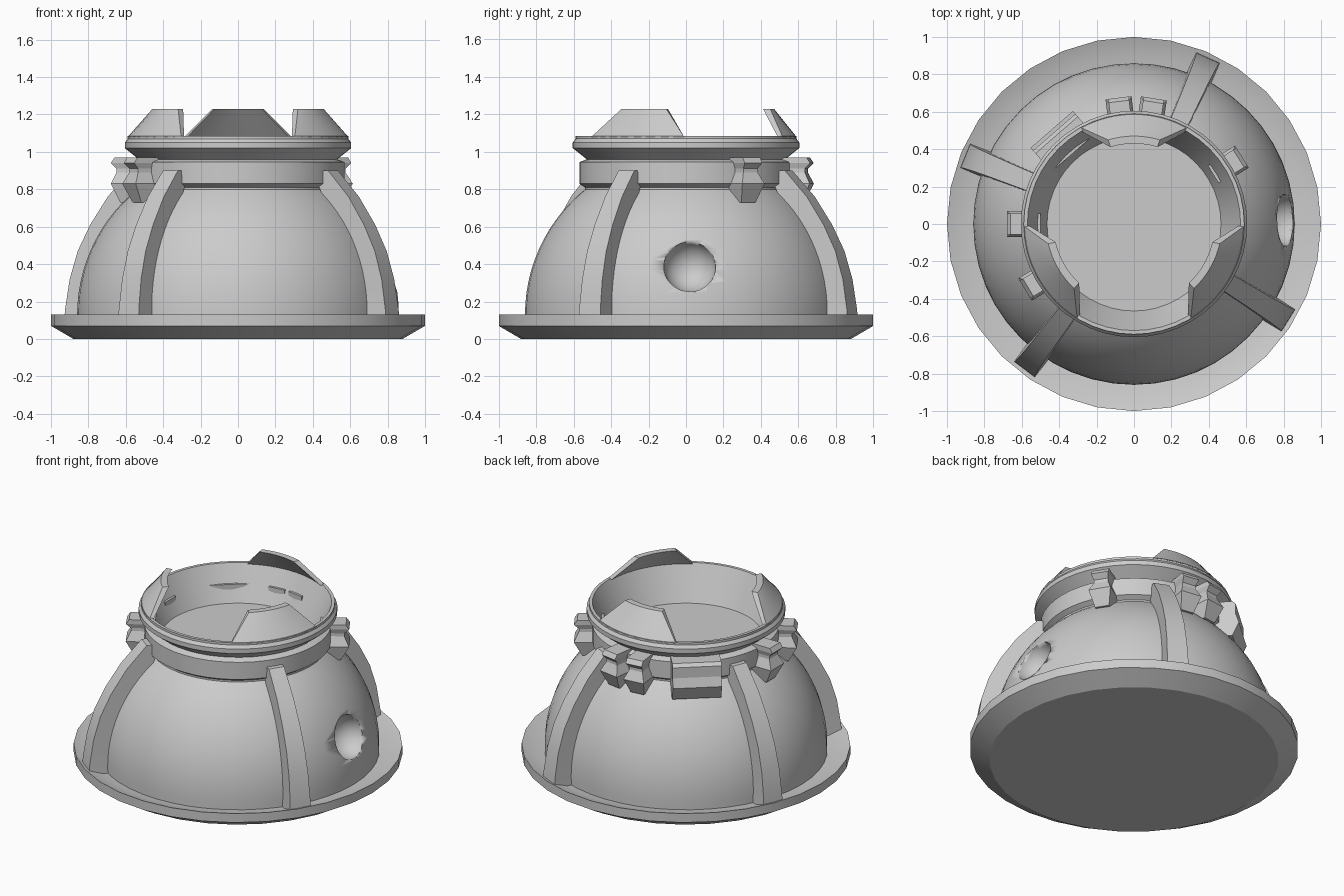
import bpy, bmesh
from math import sin, cos, pi, radians, sqrt
from mathutils import Matrix, Vector

cube = bpy.data.objects.get("Cube")
if cube:
    bpy.data.objects.remove(cube, do_unlink=True)

GREY = (0.6, 0.6, 0.6, 1)
grey = bpy.data.materials.new("plain grey")
grey.use_nodes = True
grey.diffuse_color = GREY
grey.node_tree.nodes["Principled BSDF"].inputs["Base Color"].default_value = GREY


def finish(name, bm, smooth=True):
    bmesh.ops.remove_doubles(bm, verts=bm.verts, dist=0.0001)
    bmesh.ops.recalc_face_normals(bm, faces=bm.faces)
    mesh = bpy.data.meshes.new(name)
    bm.to_mesh(mesh)
    bm.free()
    mesh.materials.append(grey)
    obj = bpy.data.objects.new(name, mesh)
    bpy.context.collection.objects.link(obj)
    bpy.ops.object.select_all(action='DESELECT')
    obj.select_set(True)
    bpy.context.view_layer.objects.active = obj
    if smooth:
        bpy.ops.object.shade_smooth_by_angle(angle=radians(25))
    return obj


def lathe(name, profile, steps):
    """Revolve (radius, z) points that start and end on the axis."""
    bm = bmesh.new()
    verts = [bm.verts.new((r, 0, z)) for r, z in profile]
    edges = [bm.edges.new(pair) for pair in zip(verts, verts[1:])]
    bmesh.ops.spin(bm, geom=verts + edges, cent=(0, 0, 0), axis=(0, 0, 1),
                   angle=2 * pi, steps=steps, use_duplicate=False)
    return finish(name, bm)


def loft(name, rings, angle, smooth=False):
    """Join equal-length rings into a capped solid, turned about z."""
    bm = bmesh.new()
    rows = [[bm.verts.new(p) for p in ring] for ring in rings]
    n = len(rows[0])
    for a, b in zip(rows, rows[1:]):
        for i in range(n):
            j = (i + 1) % n
            bm.faces.new((a[i], a[j], b[j], b[i]))
    bm.faces.new(rows[0])
    bm.faces.new(rows[-1])
    bm.transform(Matrix.Rotation(radians(angle), 4, 'Z'))
    return finish(name, bm, smooth)


# Dished base plate
lathe("base_plate", [(0, 0), (0.88, 0), (1, 0.07), (1, 0.13), (0.89, 0.09), (0, 0.09)], 32)

# Dome with a round dent on its left side
DOME_R, DOME_Z = 0.86, 0.13
arc = [radians(a) for a in range(0, 53, 4)]
dome = lathe("dome", [(0, 0.05), (DOME_R, 0.05)]
             + [(DOME_R * cos(a), DOME_Z + DOME_R * sin(a)) for a in arc]
             + [(0, DOME_Z + DOME_R * sin(arc[-1]))], 48)
bm = bmesh.new()
bmesh.ops.create_uvsphere(bm, u_segments=32, v_segments=16, radius=0.14,
                          matrix=Matrix.Translation((0.82, 0.02, 0.39)) @ Matrix.Rotation(pi / 2, 4, 'Y'))
cutter = finish("dent_cutter", bm)
cutter.hide_render = True
cutter.hide_viewport = True
cut = dome.modifiers.new("dent", 'BOOLEAN')
cut.operation = 'DIFFERENCE'
cut.solver = 'EXACT'
cut.object = cutter

# Collar, flared rim and open bowl
lathe("collar_bowl", [(0, 0.74), (0.54, 0.74), (0.54, 0.81), (0.57, 0.83), (0.57, 0.945),
                      (0.53, 0.96), (0.605, 1.02), (0.605, 1.05), (0.59, 1.07), (0.59, 1.085),
                      (0.57, 1.085), (0.465, 0.86), (0, 0.86)], 48)

# Three inward-leaning teeth on the rim
for k, angle in enumerate((90, 210, 330)):
    rings = []
    for i in range(13):
        t = i / 6 - 1
        low, high = radians(29 * t), radians(17 * t)
        rings.append([(r * cos(a), r * sin(a), z) for r, z, a in (
            (0.59, 1.08, low), (0.47, 1.23, high), (0.43, 1.23, high), (0.56, 1.08, low))])
    loft(f"rim_tooth_{k + 1}", rings, angle, True)

# Curved buttress fins, wide at the foot
spine = [(0.975, 0.09), (0.97, 0.16), (0.945, 0.32), (0.9, 0.47),
         (0.83, 0.61), (0.73, 0.76), (0.6, 0.9)]
for k, angle in enumerate((66, 158, 233, 328)):
    rings = []
    for i, (r, z) in enumerate(spine):
        w = 0.07 - 0.02 * i / 6
        inner = 0.78 * r if z < 0.85 else 0.5
        rings.append([(inner, -w, z), (r, -w, z), (r, w, z), (inner, w, z)])
    loft(f"buttress_{k + 1}", rings, angle, True)


# Clamps around the collar: (height, outer radius, half width)
def clamp(name, angle, rows):
    loft(name, [[(0.5, -w, z), (r, -w, z), (r, w, z), (0.5, w, z)] for z, r, w in rows], angle)


waisted = [(0.73, 0.63, 0.045), (0.83, 0.68, 0.07), (0.89, 0.65, 0.045),
           (0.91, 0.65, 0.045), (0.94, 0.68, 0.055), (0.97, 0.66, 0.055)]
for k, angle in enumerate((32, 81, 97, 180, 211)):
    clamp(f"clamp_{k + 1}", angle, waisted)
clamp("wide_clamp", 131, [(0.73, 0.63, 0.15), (0.82, 0.67, 0.15), (0.88, 0.65, 0.15),
                          (0.95, 0.65, 0.15), (0.97, 0.63, 0.15)])
